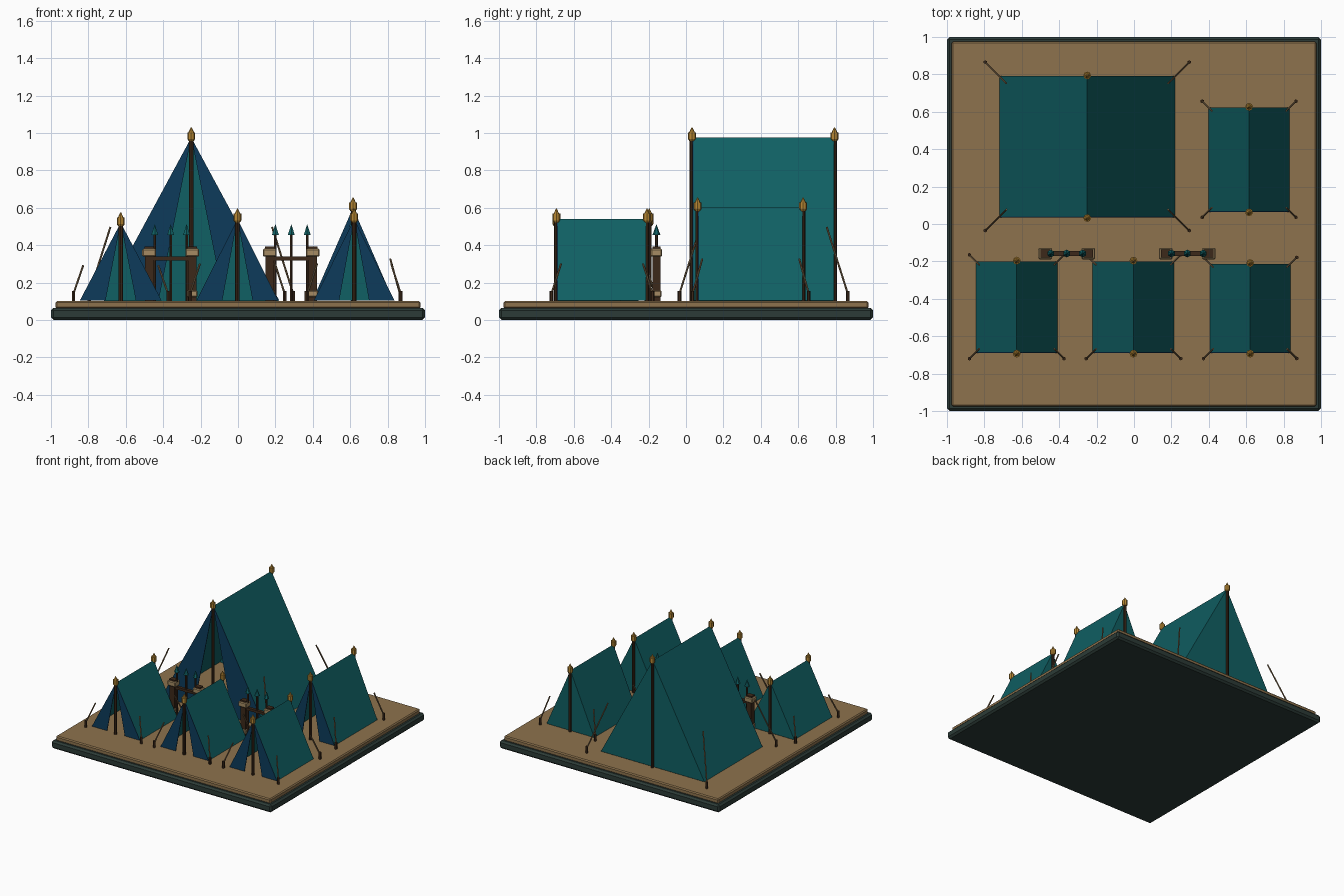
import bpy, bmesh, math
from mathutils import Vector

cube = bpy.data.objects.get("Cube")
if cube:
    bpy.data.objects.remove(cube, do_unlink=True)


def material(name, rgb):
    m = bpy.data.materials.new(name)
    m.use_nodes = True
    m.diffuse_color = (*rgb, 1)
    m.node_tree.nodes["Principled BSDF"].inputs["Base Color"].default_value = (*rgb, 1)
    return m


SLAB = material("dark green stone", (.025, .044, .038))
GROUND = material("packed earth", (.27, .17, .074))
TEAL = material("teal canvas", (.005, .115, .125))
BLUE = material("blue canvas", (.004, .044, .105))
WOOD = material("dark wood", (.045, .022, .010))
GOLD = material("gold", (.48, .25, .035))
TAN = material("pale tan trim", (.38, .26, .125))
ROPE = material("rope", (.2, .13, .065))
FLOOR = .105


def mesh_object(name, verts, faces, mat):
    me = bpy.data.meshes.new(name)
    me.from_pydata(verts, [], faces)
    me.materials.append(mat)
    ob = bpy.data.objects.new(name, me)
    bpy.context.collection.objects.link(ob)
    return ob


def box(name, centre, size, mat, bevel=0):
    bm = bmesh.new()
    bmesh.ops.create_cube(bm, size=1)
    bmesh.ops.scale(bm, vec=size, verts=bm.verts)
    ob = mesh_object(name, [], [], mat)
    bm.to_mesh(ob.data)
    bm.free()
    ob.location = centre
    if bevel:
        mod = ob.modifiers.new("bevel", 'BEVEL')
        mod.width, mod.segments = bevel, 1
    return ob


def rod(name, a, b, r1, r2, mat, sides=8):
    """Tapered cylinder from point a to point b."""
    a, b = Vector(a), Vector(b)
    bm = bmesh.new()
    bmesh.ops.create_cone(bm, cap_ends=True, segments=sides, radius1=r1,
                          radius2=r2, depth=(b - a).length)
    ob = mesh_object(name, [], [], mat)
    bm.to_mesh(ob.data)
    bm.free()
    ob.location = (a + b) / 2
    ob.rotation_mode = 'QUATERNION'
    ob.rotation_quaternion = (b - a).to_track_quat('Z', 'Y')
    return ob


def thicken(ob, t):
    mod = ob.modifiers.new("cloth", 'SOLIDIFY')
    mod.thickness, mod.offset = t, -1


def tent(tag, x, y0, y1, hw, top):
    # Two roof slopes and a closed back wall
    verts = [(x + dx, y, z) for y in (y0, y1)
             for dx, z in ((-hw, FLOOR), (0, top), (hw, FLOOR))]
    canopy = mesh_object(tag + "_canopy", verts,
                         [(0, 1, 4, 3), (1, 2, 5, 4), (3, 4, 5)], TEAL)
    thicken(canopy, .006)
    # Front flaps leaving a tall triangular doorway
    for side, s in (("right", -1), ("left", 1)):
        face = [(x + s * hw, y0, FLOOR), (x, y0, top), (x + s * hw * .37, y0, FLOOR)]
        if s < 0:
            face.reverse()
        flap = mesh_object(f"{tag}_{side}_flap", face, [(0, 2, 1)], BLUE)
        thicken(flap, .005)
    # End poles with gilded finials
    for end, y in (("front", y0 - .008), ("back", y1 + .004)):
        n = f"{tag}_{end}"
        rod(n + "_pole", (x, y, .1), (x, y, top), .012, .012, WOOD)
        rod(n + "_finial_collar", (x, y, top - .018), (x, y, top - .008), .014, .021, GOLD)
        rod(n + "_finial", (x, y, top - .008), (x, y, top + .028), .021, .021, GOLD)
        rod(n + "_finial_tip", (x, y, top + .028), (x, y, top + .055), .015, .002, GOLD)
    # Corner stakes and leaning guy ropes
    out, inset = .16 * hw, .08 * hw
    rope_z = FLOOR + .45 * (top - FLOOR)
    for side, s in (("right", -1), ("left", 1)):
        for end, y, e in (("front", y0, -1), ("back", y1, 1)):
            n = f"{tag}_{end}_{side}"
            px, py = x + s * (hw + out), y + e * out
            rod(n + "_stake", (px, py, .1), (px, py, .155), .010, .010, WOOD, 6)
            rod(n + "_rope", (px, py, .14),
                (x + s * (hw - inset), y - e * inset, rope_z), .0055, .0055, ROPE, 6)


def weapon_rack(tag, x, y):
    # Two trimmed posts joined by a rail
    for side, s in (("right", -1), ("left", 1)):
        px = x + s * .115
        n = f"{tag}_{side}_post"
        box(n, (px, y, .22), (.044, .042, .24), WOOD)
        box(n + "_band", (px, y, .14), (.056, .054, .036), TAN, .005)
        box(n + "_cap", (px, y, .36), (.074, .062, .042), TAN, .006)
        box(n + "_top", (px, y, .386), (.05, .042, .012), WOOD)
    box(tag + "_rail", (x, y, .328), (.23, .026, .02), WOOD)
    # Upright spears
    for i in (-1, 0, 1):
        sx = x + i * .085
        rod(f"{tag}_spear_shaft", (sx, y, .1), (sx, y, .46), .008, .008, WOOD, 6)
        rod(f"{tag}_spear_head", (sx, y, .455), (sx, y, .51), .021, .001, TEAL, 6)


# Base plinth and earth
box("plinth", (0, 0, .0325), (2, 2, .065), SLAB, .014)
box("ground", (0, 0, .08), (1.95, 1.95, .04), GROUND, .008)

tent("large_tent", -.25, .04, .79, .47, .975)
tent("back_tent", .615, .07, .622, .216, .6)
tent("front_right_tent", -.627, -.685, -.2, .218, .52)
tent("front_middle_tent", -.003, -.685, -.2, .218, .54)
tent("front_left_tent", .621, -.685, -.213, .215, .54)

for tag, x in (("right_rack", -.36), ("left_rack", .285)):
    weapon_rack(tag, x, -.158)
